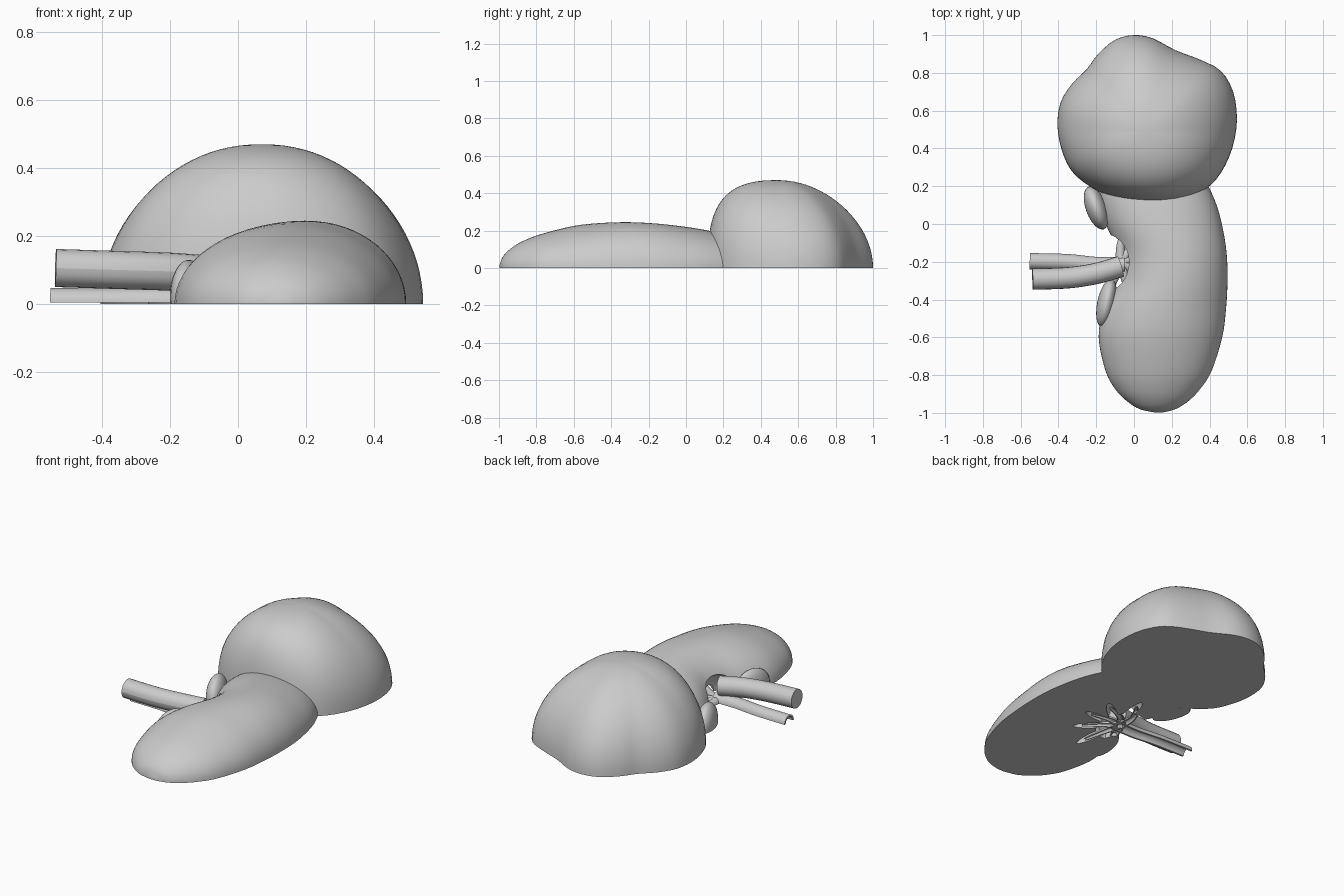
import bpy, bmesh, math
from mathutils import Vector, Matrix

if "Cube" in bpy.data.objects:
    bpy.data.objects.remove(bpy.data.objects["Cube"], do_unlink=True)

grey = bpy.data.materials.new("plain_grey")
grey.use_nodes = True
grey.diffuse_color = (0.6, 0.6, 0.6, 1)
grey.node_tree.nodes["Principled BSDF"].inputs["Base Color"].default_value = (0.6, 0.6, 0.6, 1)


def finish(name, bm, angle=40):
    bmesh.ops.recalc_face_normals(bm, faces=bm.faces)
    mesh = bpy.data.meshes.new(name)
    bm.to_mesh(mesh)
    bm.free()
    mesh.materials.append(grey)
    ob = bpy.data.objects.new(name, mesh)
    bpy.context.collection.objects.link(ob)
    smooth(ob, angle)
    return ob


def smooth(ob, angle=40):
    bpy.ops.object.select_all(action='DESELECT')
    ob.select_set(True)
    bpy.context.view_layer.objects.active = ob
    bpy.ops.object.shade_smooth_by_angle(angle=math.radians(angle))


def spline(points, steps, closed=False):
    """Catmull-Rom samples through points of any dimension."""
    n = len(points)
    get = lambda i: Vector(points[i % n] if closed else points[max(0, min(n - 1, i))])
    out = []
    for i in range(n if closed else n - 1):
        a, b, c, d = (get(i + k) for k in (-1, 0, 1, 2))
        for s in range(steps):
            t = s / steps
            out.append(b + (c - a) * (t / 2) + (a * 2 - b * 5 + c * 4 - d) * (t * t / 2)
                       + (b * 3 - a - c * 3 + d) * (t ** 3 / 2))
    return out if closed else out + [get(n - 1)]


def loft(bm, rings, caps=True):
    """Skin closed loops of equal length."""
    loops = [[bm.verts.new(p) for p in ring] for ring in rings]
    for a, b in zip(loops, loops[1:]):
        for i in range(len(a)):
            j = (i + 1) % len(a)
            bm.faces.new((a[i], a[j], b[j], b[i]))
    if caps:
        bm.faces.new(loops[0])
        bm.faces.new(loops[-1])
    return loops


# Bean-shaped half body: stations of y, left edge, right edge, height
stations = [(-.998, .11, .15, .012), (-.98, .03, .22, .06), (-.94, -.035, .285, .102),
            (-.88, -.095, .345, .14), (-.78, -.15, .41, .18), (-.6, -.187, .467, .225),
            (-.45, -.16, .487, .241), (-.3, -.09, .495, .245), (-.15, -.085, .49, .237),
            (0, -.15, .465, .22), (.12, -.18, .43, .2), (.25, -.18, .37, .17)]
rings = []
for y, left, right, high in spline([Vector(s) for s in stations], 4):
    mid, half = (left + right) / 2, (right - left) / 2
    rings.append([(mid + half * math.cos(a), y, high * math.sin(a))
                  for a in (math.pi * k / 32 for k in range(33))])
bm = bmesh.new()
loft(bm, rings)
body = finish("bean_body", bm)

# Hollows in the flat underside, fanning out from the notch
hub = Vector((-.04, -.2, 0))
fan = [(-2.05, .36), (-1.45, .3), (-.75, .24), (0, .22), (.7, .24), (1.4, .28)]


def cut(target, centre, size, turn):
    bm = bmesh.new()
    bmesh.ops.create_uvsphere(bm, u_segments=20, v_segments=12, radius=1, matrix=Matrix.Translation(centre)
                              @ Matrix.Rotation(turn, 4, 'Z') @ Matrix.Diagonal((*size, 1)))
    cutter = finish("hollow_cutter", bm)
    cutter.hide_render = True
    mod = target.modifiers.new("hollow", 'BOOLEAN')
    mod.operation, mod.solver, mod.object = 'DIFFERENCE', 'EXACT', cutter
    bpy.context.view_layer.objects.active = target
    bpy.ops.object.modifier_apply(modifier=mod.name)
    bpy.data.objects.remove(cutter, do_unlink=True)


cut(body, hub + Vector((-.03, 0, 0)), (.12, .16, .15), 0)
for turn, reach in fan:
    way = Vector((math.cos(turn), math.sin(turn), 0))
    cut(body, hub + way * reach / 2, (reach / 2, .028, .05), turn)
smooth(body)

# Large lumpy dome
outline = [(.545, .55), (.525, .7), (.46, .81), (.35, .87), (.22, .92), (.1, .983), (0, 1),
           (-.1, .975), (-.19, .9), (-.25, .82), (-.33, .74), (-.39, .64), (-.405, .52),
           (-.385, .4), (-.33, .28), (-.22, .19), (-.1, .142), (.02, .12), (.15, .115),
           (.27, .135), (.38, .185), (.46, .27), (.52, .4)]
centre = Vector((.07, .49))
edge = spline([Vector(p) for p in outline], 3, closed=True)
rings = []
for k in range(24):
    a = math.pi / 2 * k / 24
    ring = []
    for p in edge:
        d = p - centre
        power = 2 + .5 * max(0, -d.normalized().y)
        # lumps fade out toward the crown
        d = d.lerp(d.normalized() * .45, .7 * math.sin(a) ** 2)
        q = centre + d * math.cos(a) ** (2 / power)
        ring.append((q.x, q.y, .47 * math.sin(a) ** (2 / power)))
    rings.append(ring)
bm = bmesh.new()
loops = loft(bm, rings, caps=False)
bm.faces.new(loops[0])
top = bm.verts.new((centre.x, centre.y, .47))
for i, v in enumerate(loops[-1]):
    bm.faces.new((v, loops[-1][(i + 1) % len(edge)], top))
finish("lumpy_dome", bm)


# Hollow vessels, either full tubes or open half-pipes
def vessel(name, path, radius, wall, sweep, taper=1.0, sides=20):
    pts = spline([Vector(p) for p in path], 6)
    rings = []
    for i, p in enumerate(pts):
        way = pts[min(i + 1, len(pts) - 1)] - pts[max(i - 1, 0)]
        side = Vector((way.y, -way.x, 0)).normalized()
        up = side.cross(way).normalized()
        up = up if up.z > 0 else -up
        r = radius * (1 + (taper - 1) * i / (len(pts) - 1))
        arc = [sweep * k / sides for k in range(sides + 1)]
        rings.append([p + (side * math.cos(a) + up * math.sin(a)) * r for a in arc]
                     + [p + (side * math.cos(a) + up * math.sin(a)) * r * (1 - wall) for a in reversed(arc)])
    bm = bmesh.new()
    loft(bm, rings)
    bmesh.ops.remove_doubles(bm, verts=bm.verts, dist=.0001)
    finish(name, bm)


vessel("upper_vessel", [(-.537, -.292, .106), (-.35, -.285, .1), (-.2, -.262, .095), (-.07, -.225, .085)],
       .056, .2, math.tau)
vessel("lower_vessel", [(-.552, -.197, .004), (-.35, -.202, .004), (-.2, -.217, .004), (-.05, -.215, .004)],
       .043, .25, math.pi)
for i, (turn, reach) in enumerate(fan):
    way = Vector((math.cos(turn), math.sin(turn), 0))
    bend = Vector((-way.y, way.x, 0)) * .015
    start = hub + Vector((-.03, 0, .003))
    vessel(f"branch_vessel_{i + 1}", [start, start + way * reach * .4 + bend, hub + way * reach * .8],
           .03, .3, math.pi, taper=.3, sides=10)


# Soft lips either side of the notch
def lip(name, centre, size, turn):
    bm = bmesh.new()
    place = (Matrix.Translation(centre) @ Matrix.Rotation(turn, 4, 'Z') @ Matrix.Diagonal((*size, 1)))
    bmesh.ops.create_uvsphere(bm, u_segments=24, v_segments=16, radius=1, matrix=place)
    cutaway = bmesh.ops.bisect_plane(bm, geom=bm.verts[:] + bm.edges[:] + bm.faces[:], plane_co=(0, 0, 0),
                                     plane_no=(0, 0, -1), clear_outer=True)
    bmesh.ops.contextual_create(bm, geom=[e for e in cutaway["geom_cut"] if isinstance(e, bmesh.types.BMEdge)])
    finish(name, bm)


lip("upper_lip", (-.2, .085, .02), (.055, .12, .11), .35)
lip("lower_lip", (-.145, -.42, .02), (.05, .13, .11), -.2)
